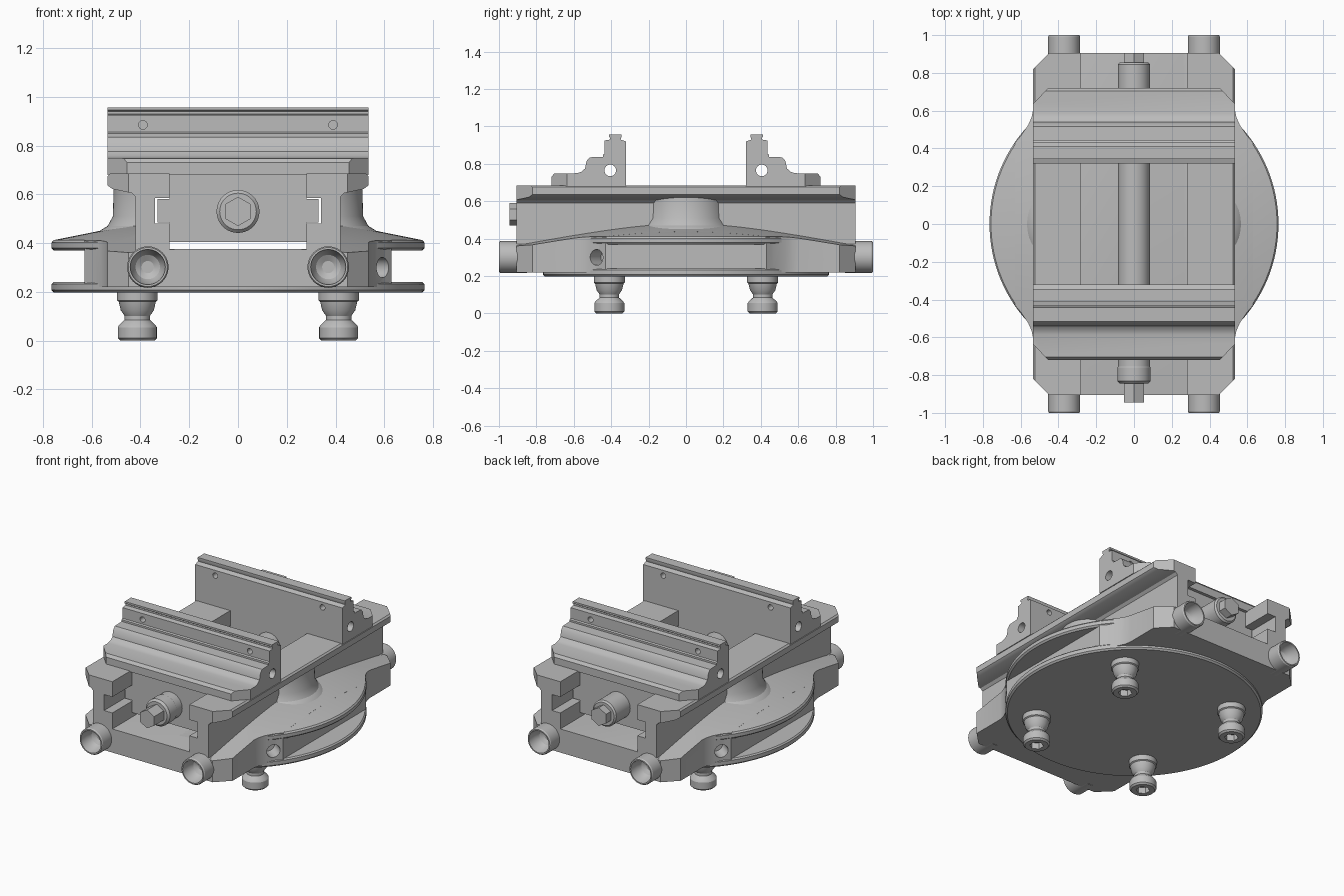
import bpy, bmesh, math
from mathutils import Matrix, Vector

cube = bpy.data.objects.get("Cube")
if cube:
    bpy.data.objects.remove(cube, do_unlink=True)

steel = bpy.data.materials.new("machined grey")
steel.use_nodes = True
GREY = (0.5, 0.5, 0.5, 1)
steel.diffuse_color = GREY
steel.node_tree.nodes["Principled BSDF"].inputs["Base Color"].default_value = GREY


def finish(name, bm):
    bmesh.ops.recalc_face_normals(bm, faces=bm.faces)
    mesh = bpy.data.meshes.new(name)
    bm.to_mesh(mesh)
    bm.free()
    mesh.materials.append(steel)
    ob = bpy.data.objects.new(name, mesh)
    bpy.context.collection.objects.link(ob)
    return ob


def prism(name, pts, axis, lo, hi):
    """Extrude a closed 2D outline along one axis."""
    place = {"x": lambda a, b, t: (t, a, b),
             "y": lambda a, b, t: (a, t, b),
             "z": lambda a, b, t: (a, b, t)}[axis]
    bm = bmesh.new()
    face = bm.faces.new([bm.verts.new(place(a, b, lo)) for a, b in pts])
    ext = bmesh.ops.extrude_face_region(bm, geom=[face])
    shift = Vector(place(0, 0, hi - lo))
    bmesh.ops.translate(bm, vec=shift,
                        verts=[v for v in ext["geom"] if isinstance(v, bmesh.types.BMVert)])
    return finish(name, bm)


def box(name, x, y0, y1, z0, z1):
    return prism(name, [(-x, z0), (x, z0), (x, z1), (-x, z1)], "y", y0, y1)


def lathe(name, profile, loc=(0, 0, 0), direction=(0, 0, 1), segs=40):
    """Revolve (radius, height) points, closing both ends on the axis."""
    pts = [(0, profile[0][1])] + list(profile) + [(0, profile[-1][1])]
    bm = bmesh.new()
    vs = [bm.verts.new((r, 0, h)) for r, h in pts]
    edges = [bm.edges.new(p) for p in zip(vs, vs[1:])]
    bmesh.ops.spin(bm, geom=vs + edges, cent=(0, 0, 0), axis=(0, 0, 1),
                   angle=math.tau, steps=segs)
    bmesh.ops.remove_doubles(bm, verts=bm.verts, dist=1e-5)
    turn = Vector((0, 0, 1)).rotation_difference(Vector(direction)).to_matrix().to_4x4()
    bmesh.ops.transform(bm, matrix=Matrix.Translation(loc) @ turn, verts=bm.verts)
    return finish(name, bm)


def rod(name, r, length, loc, direction, segs=32):
    return lathe(name, [(r, 0), (r, length)], loc, direction, segs)


def hexagon(r, cx=0, cy=0):
    return [(cx + r * math.sin(i * math.pi / 3), cy + r * math.cos(i * math.pi / 3))
            for i in range(6)]


def cut(ob, *tools, op="DIFFERENCE"):
    """Apply booleans, then discard the cutters."""
    for tool in tools:
        mod = ob.modifiers.new("cut", "BOOLEAN")
        mod.operation, mod.object, mod.solver = op, tool, "EXACT"
        tool.hide_render = True
        bpy.context.view_layer.update()
        mesh = bpy.data.meshes.new_from_object(
            ob.evaluated_get(bpy.context.evaluated_depsgraph_get()))
        ob.modifiers.clear()
        ob.data = mesh
        bpy.data.objects.remove(tool, do_unlink=True)
    return ob


def channel(ob):
    """Cut the T-shaped slideway through a casting part."""
    return cut(ob, box("slot", 0.28, -2, 2, 0.375, 1),
               box("undercut", 0.34, -2, 2, 0.48, 0.585))


END = 0.905
# Outline of a quarter of the base, copied to all four corners
quarter = [(0.63, 0.43), (0.60, 0.465), (0.56, 0.525), (0.542, 0.565),
           (0.535, 0.60), (0.535, 0.82), (0.45, END)]


def four_way(q):
    return (q + [(-x, y) for x, y in reversed(q)] +
            [(-x, -y) for x, y in q] + [(x, -y) for x, y in reversed(q)])


# Base with a shallow conical top
base = prism("base_casting", four_way(quarter), "z", 0.22, 0.6)
cut(base, lathe("cone", [(1.2, 0.1), (1.2, 0.323), (0.42, 0.48)], segs=128), op="INTERSECT")
channel(base)
for s in (1, -1):
    cut(base, rod("pin_hole", 0.042, 0.2, (0.514 * s, -0.421 * s, 0.30), (0.81 * s, -0.59 * s, 0)))

# Round swivel flanges
lathe("lower_flange", [(0.755, 0.198), (0.765, 0.208), (0.765, 0.232), (0.757, 0.24)], segs=128)
channel(lathe("upper_flange", [(0.755, 0.37), (0.765, 0.38), (0.765, 0.402),
                               (0.757, 0.412), (0.42, 0.48)], segs=128))

# Side walls with overhanging rails, and the round boss on each
rail = [(0.28, 0.685), (0.525, 0.685), (0.535, 0.675), (0.535, 0.637), (0.515, 0.622),
        (0.435, 0.605), (0.42, 0.59), (0.42, 0.30), (0.28, 0.30), (0.28, 0.48),
        (0.34, 0.48), (0.34, 0.585), (0.28, 0.585)]
for side, s in (("left", 1), ("right", -1)):
    wall = prism(side + "_rail", [(s * x, z) for x, z in rail], "y", -END, END)
    cut(wall, prism("corners", four_way([(0.535, 0.82), (0.45, END)]), "z", 0.2, 0.8),
        op="INTERSECT")
    channel(lathe(side + "_boss", [(0.29, 0.42), (0.265, 0.452), (0.235, 0.47),
                                   (0.213, 0.51), (0.21, 0.625)], (0.3 * s, 0, 0), segs=64))

# Jaws: stepped section, chamfered outer corners, drilled holes, sliding block below
jaw = [(0.32, 0.68), (0.72, 0.68), (0.72, 0.73), (0.705, 0.748), (0.585, 0.75),
       (0.56, 0.757), (0.54, 0.775), (0.532, 0.815), (0.515, 0.835), (0.445, 0.838),
       (0.445, 0.85), (0.435, 0.855), (0.435, 0.925), (0.405, 0.93), (0.405, 0.94),
       (0.413, 0.945), (0.413, 0.957), (0.345, 0.957), (0.345, 0.945), (0.35, 0.93),
       (0.32, 0.92)]
plan = [(0.535, 0.3), (0.535, 0.635), (0.45, 0.725),
        (-0.45, 0.725), (-0.535, 0.635), (-0.535, 0.3)]
slider = [(0.28, 0.405), (0.28, 0.485), (0.33, 0.485), (0.33, 0.58), (0.28, 0.58), (0.28, 0.69)]
slider += [(-x, z) for x, z in reversed(slider)]
for end, s in (("front", -1), ("back", 1)):
    body = prism(end + "_jaw", [(s * y, z) for y, z in jaw], "x", -0.535, 0.535)
    cut(body, prism("corners", [(x, s * y) for x, y in plan], "z", 0.5, 1.2), op="INTERSECT")
    cut(body, rod("cross_hole", 0.031, 2, (-1, s * 0.405, 0.765), (1, 0, 0)))
    for x in (-0.39, 0.39):
        cut(body, rod("bolt_hole", 0.018, 0.07, (x, s * 0.29, 0.885), (0, s, 0), 16),
            rod("bolt_hole", 0.018, 0.07, (x, s * 0.465, 0.885), (0, -s, 0), 16))
    prism(end + "_slider", slider, "y", *sorted((s * 0.32, s * 0.70)))

# Lead screw with hexagonal ends
AXIS = 0.53
lathe("lead_screw", [(0.075, -0.845), (0.088, -0.832), (0.088, -0.76), (0.085, -0.755),
                     (0.085, 0.845), (0.075, 0.855)], (0, 0, AXIS), (0, 1, 0))
prism("front_hex", hexagon(0.06, 0, AXIS), "y", -0.945, -0.84)
prism("back_hex", hexagon(0.06, 0, AXIS), "y", 0.85, 0.905)

# Cupped end sockets and the four locating studs
for sx in (1, -1):
    for sy in (1, -1):
        tag = ("left" if sx > 0 else "right") + ("_back" if sy > 0 else "_front")
        lathe(tag + "_socket", [(0.085, 0), (0.085, 0.142), (0.08, 0.15), (0.072, 0.15),
                                (0.066, 0.10), (0.05, 0.07), (0.025, 0.055)],
              (0.37 * sx, 0.85 * sy, 0.302), (0, sy, 0))
        at = (0.413 * sx, 0.41 * sy)
        stud = lathe(tag + "_stud", [(0.07, 0), (0.08, 0.01), (0.08, 0.055), (0.074, 0.065),
                                     (0.052, 0.085), (0.052, 0.102), (0.068, 0.125),
                                     (0.076, 0.16), (0.083, 0.165), (0.083, 0.205)],
                     (*at, 0))
        cut(stud, prism("key", hexagon(0.042, *at), "z", -0.05, 0.04))

# Smooth round surfaces while keeping machined edges sharp
for ob in bpy.context.collection.objects:
    if ob.type == "MESH" and steel.name in ob.data.materials:
        ob.data.shade_smooth()
        ob.data.set_sharp_from_angle(angle=math.radians(30))
